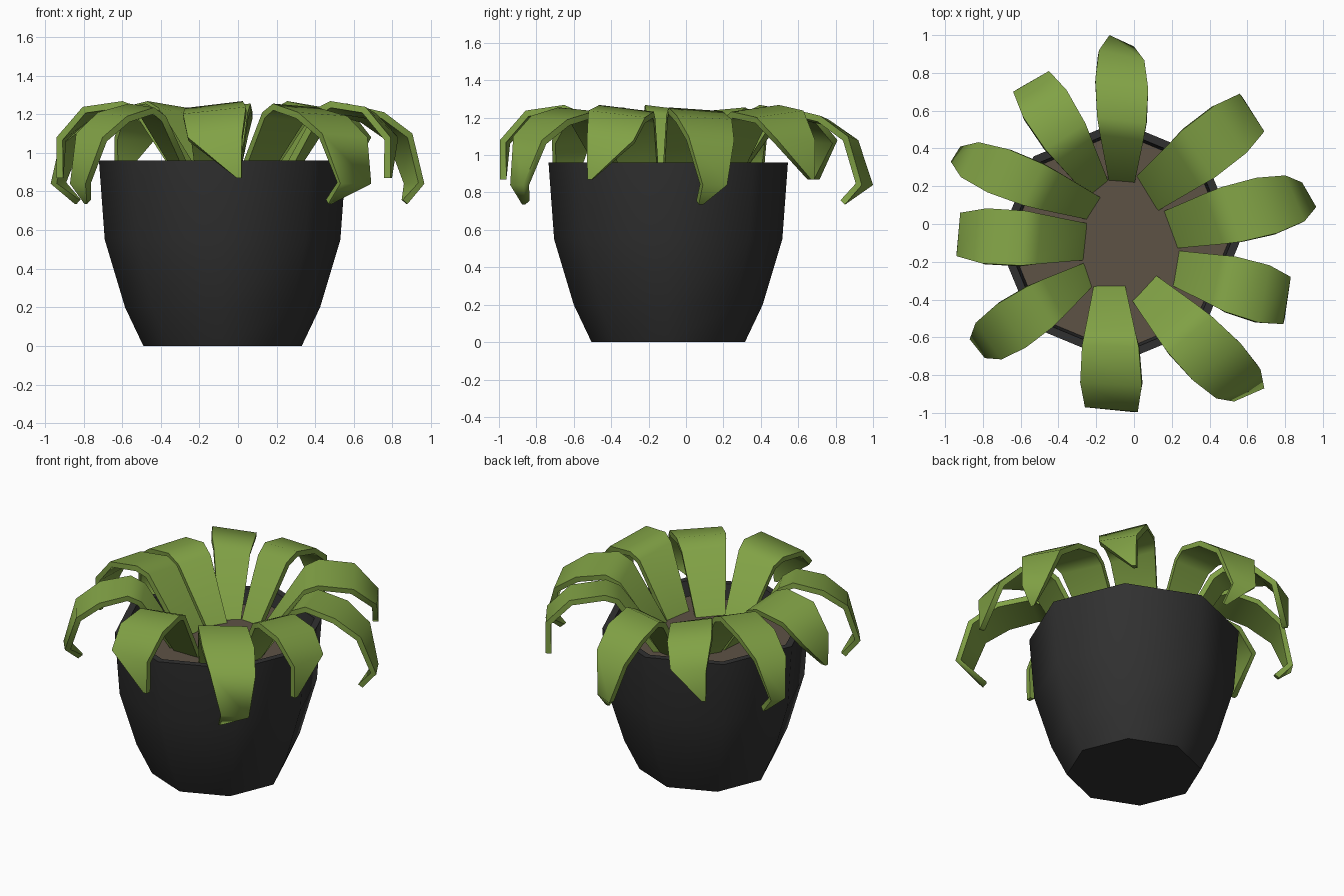
import bpy, math
from mathutils import Vector

if "Cube" in bpy.data.objects:
    bpy.data.objects.remove(bpy.data.objects["Cube"])

CX, CY, SIDES = -0.08, -0.095, 8


def material(name, rgb):
    m = bpy.data.materials.new(name)
    m.diffuse_color = (*rgb, 1)
    m.use_nodes = True
    m.node_tree.nodes["Principled BSDF"].inputs["Base Color"].default_value = m.diffuse_color
    return m


def make(name, verts, faces, mat, thickness=0, angle=50):
    me = bpy.data.meshes.new(name)
    me.from_pydata(verts, [], faces)
    me.materials.append(mat)
    ob = bpy.data.objects.new(name, me)
    bpy.context.collection.objects.link(ob)
    bpy.ops.object.select_all(action='DESELECT')
    ob.select_set(True)
    bpy.context.view_layer.objects.active = ob
    if thickness:
        mod = ob.modifiers.new("thickness", 'SOLIDIFY')
        mod.thickness = thickness
        mod.offset = -1
        bpy.ops.object.modifier_apply(modifier=mod.name)
    bpy.ops.object.shade_smooth_by_angle(angle=math.radians(angle))
    return ob


def ring(r, z):
    return [(CX + r * math.cos(2 * math.pi * i / SIDES),
             CY + r * math.sin(2 * math.pi * i / SIDES), z) for i in range(SIDES)]


pot_mat = material("pot_black", (0.03, 0.03, 0.03))
soil_mat = material("soil_brown", (0.11, 0.085, 0.06))
leaf_mat = material("leaf_green", (0.22, 0.36, 0.06))

# Pot: eight-sided turned profile, up the outside and down the inside of the rim
profile = [(0.41, 0), (0.505, 0.2), (0.61, 0.55), (0.64, 0.96), (0.595, 0.96), (0.575, 0.83)]
verts = [v for r, z in profile for v in ring(r, z)]
faces = [tuple(reversed(range(SIDES)))]
for k in range(len(profile) - 1):
    for i in range(SIDES):
        j = (i + 1) % SIDES
        a, b = k * SIDES, (k + 1) * SIDES
        faces.append((a + i, a + j, b + j, b + i))
make("pot", verts, faces, pot_mat)

# Soil
make("soil", ring(0.58, 0.86), [tuple(range(SIDES))], soil_mat)

# Leaf stations: fraction along the leaf, height, extra half width
LONG = [(0, 0.83, 0), (0.33, 1.2, 0.05), (0.45, 1.245, 0.065), (0.7, 1.2, 0.075),
        (0.9, 1.09, 0.055), (1, 0.84, 0)]
SHORT = [(0, 0.83, 0), (0.38, 1.215, 0.03), (0.5, 1.25, 0.04), (0.8, 1.22, 0.035), (1, 1.08, 0)]

# Each leaf: base right, base left, end right, end left (looking outward), tip side
# tip side 0 = long leaf with a hooked tip, 1 / -1 = short leaf slanting to left / right
leaves = [
    ((0, .20), (-.13, .21), (0, .94), (-.13, 1.0), 0),
    ((.11, .06), (0, .24), (.69, .49), (.56, .69), 1),
    ((.21, -.13), (.14, .06), (.965, .09), (.89, .22), 0),
    ((.19, -.32), (.22, -.14), (.79, -.53), (.83, -.28), -1),
    ((-.02, -.39), (.10, -.26), (.53, -.94), (.69, -.87), 0),
    ((-.21, -.31), (-.05, -.31), (-.26, -.97), (.02, -.995), 1),
    ((-.25, -.20), (-.21, -.32), (-.87, -.61), (-.79, -.71), 0),
    ((-.23, 0), (-.25, -.19), (-.92, .06), (-.94, -.17), 1),
    ((-.16, .13), (-.23, .02), (-.92, .41), (-.97, .33), 0),
    ((-.13, .21), (-.23, .13), (-.45, .81), (-.64, .70), 1),
]

# Leaves: arched, slightly rolled strips with drooping tips
for n, (br, bl, er, el, side) in enumerate(leaves, 1):
    br, bl, er, el = (Vector(p) for p in (br, bl, er, el))
    out = ((er + el) - (br + bl)).normalized()
    left = Vector((-out.y, out.x))
    roll = 0.018 * side if side else -0.01
    verts = []
    for f, z, extra in (SHORT if side else LONG):
        r = br.lerp(er, f) - left * extra
        l = bl.lerp(el, f) + left * extra
        tilt = roll if 0 < f < 1 else 0
        verts += [(*r, z - tilt), (*l, z + tilt)]
    if side:
        corner = el if side > 0 else er
        tip, z = corner - left * side * 0.015, 0.87
    else:
        tip, z = er - out * 0.09 + left * 0.012, 0.735
    verts += [(*(tip - left * 0.012), z), (*(tip + left * 0.012), z)]
    faces = [(i, i + 2, i + 3, i + 1) for i in range(0, len(verts) - 2, 2)]
    make(f"leaf_{n}", verts, faces, leaf_mat, 0.035, 75)
